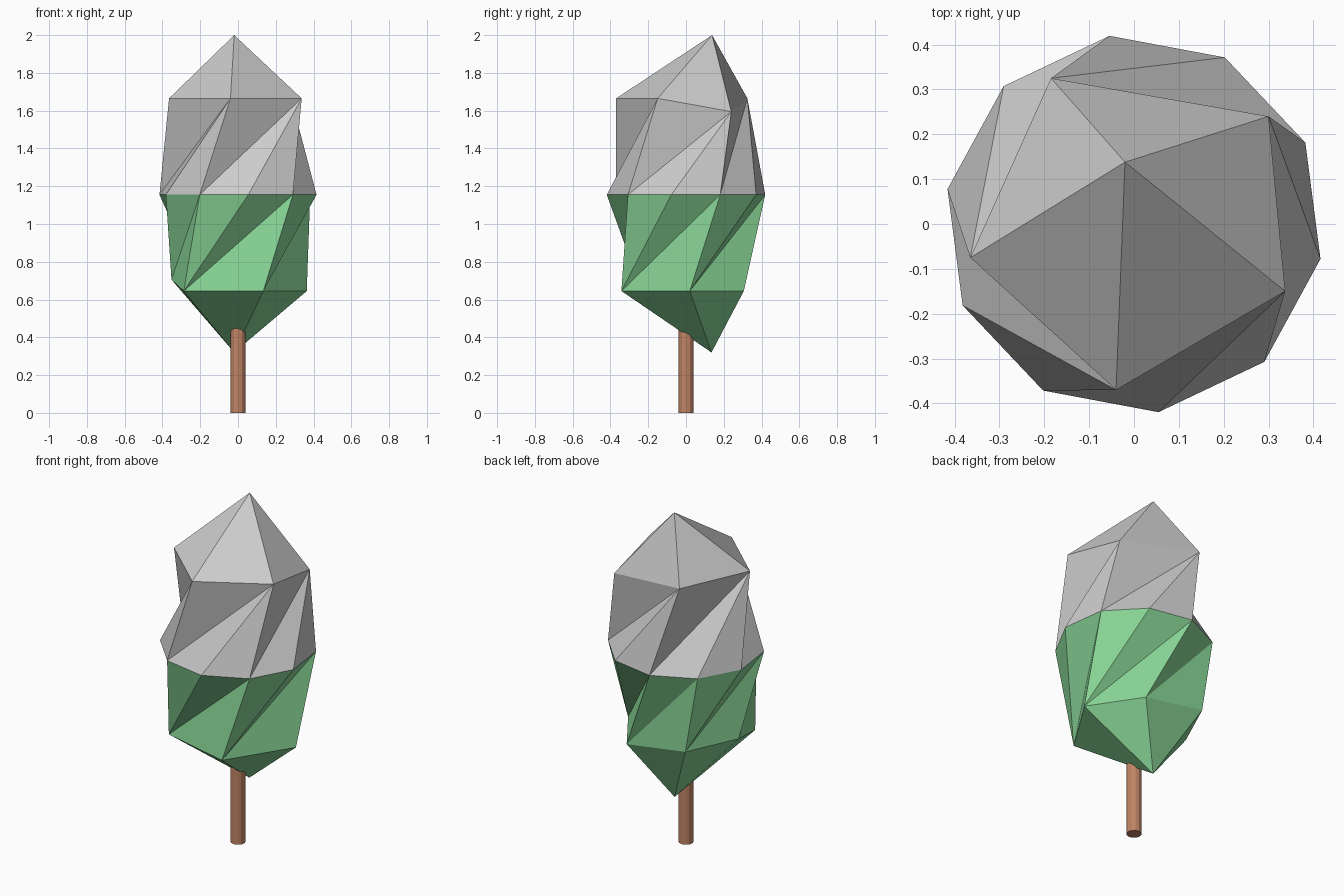
import bpy, bmesh
from math import cos, sin, radians

if "Cube" in bpy.data.objects:
    bpy.data.objects.remove(bpy.data.objects["Cube"])

RIM_R, RIM_Z, SIDES = 0.423, 1.155, 10


def colour(obj, name, rgb):
    mat = bpy.data.materials.new(name)
    mat.diffuse_color = (*rgb, 1)
    mat.use_nodes = True
    mat.node_tree.nodes["Principled BSDF"].inputs["Base Color"].default_value = mat.diffuse_color
    obj.data.materials.append(mat)


def crown_half(name, apex, ring, flip):
    """Ten-sided rim joined by fans to a sparser ring, closed by an apex.
    Each ring entry: position, first rim index, last rim index."""
    bm = bmesh.new()
    rim = []
    for i in range(SIDES):
        a = radians(97.4 + i * 360 / SIDES)
        rim.append(bm.verts.new((RIM_R * cos(a), RIM_R * sin(a), RIM_Z)))
    tip = bm.verts.new(apex)
    verts = [bm.verts.new(p) for p, _, _ in ring]

    def tri(*vs):
        bm.faces.new(vs[::-1] if flip else vs)

    for i, (_, first, last) in enumerate(ring):
        v, nxt = verts[i], verts[(i + 1) % len(verts)]
        for j in range(first, last):
            tri(v, rim[j % SIDES], rim[(j + 1) % SIDES])
        tri(v, rim[last % SIDES], nxt)
        tri(v, nxt, tip)
    mesh = bpy.data.meshes.new(name)
    bm.to_mesh(mesh)
    bm.free()
    obj = bpy.data.objects.new(name, mesh)
    bpy.context.collection.objects.link(obj)
    return obj


# Grey upper half of the crown
crown_half("crown_top", (-0.02, 0.138, 2.0), [
    ((0.337, -0.15, 1.665), 4, 6),
    ((0.30, 0.24, 1.595), 6, 8),
    ((-0.185, 0.325, 1.665), 8, 10),
    ((-0.365, -0.075, 1.665), 0, 2),
    ((-0.04, -0.37, 1.665), 2, 4),
], False)

# Green lower half of the crown
foliage = crown_half("crown_bottom", (-0.02, 0.135, 0.32), [
    ((-0.287, -0.235, 0.645), 4, 6),
    ((0.134, -0.342, 0.645), 6, 8),
    ((0.364, 0.02, 0.645), 8, 10),
    ((0.173, 0.306, 0.645), 0, 1),
    ((-0.214, 0.312, 0.705), 1, 3),
    ((-0.352, 0.012, 0.705), 3, 4),
], True)
colour(foliage, "leaf_green", (0.25, 0.67, 0.31))

# Trunk, its top buried in the foliage
bpy.ops.mesh.primitive_cylinder_add(vertices=12, radius=0.041, depth=0.55,
                                    location=(0, 0, 0.275))
trunk = bpy.context.object
trunk.name = "trunk"
colour(trunk, "bark_brown", (0.52, 0.23, 0.13))
